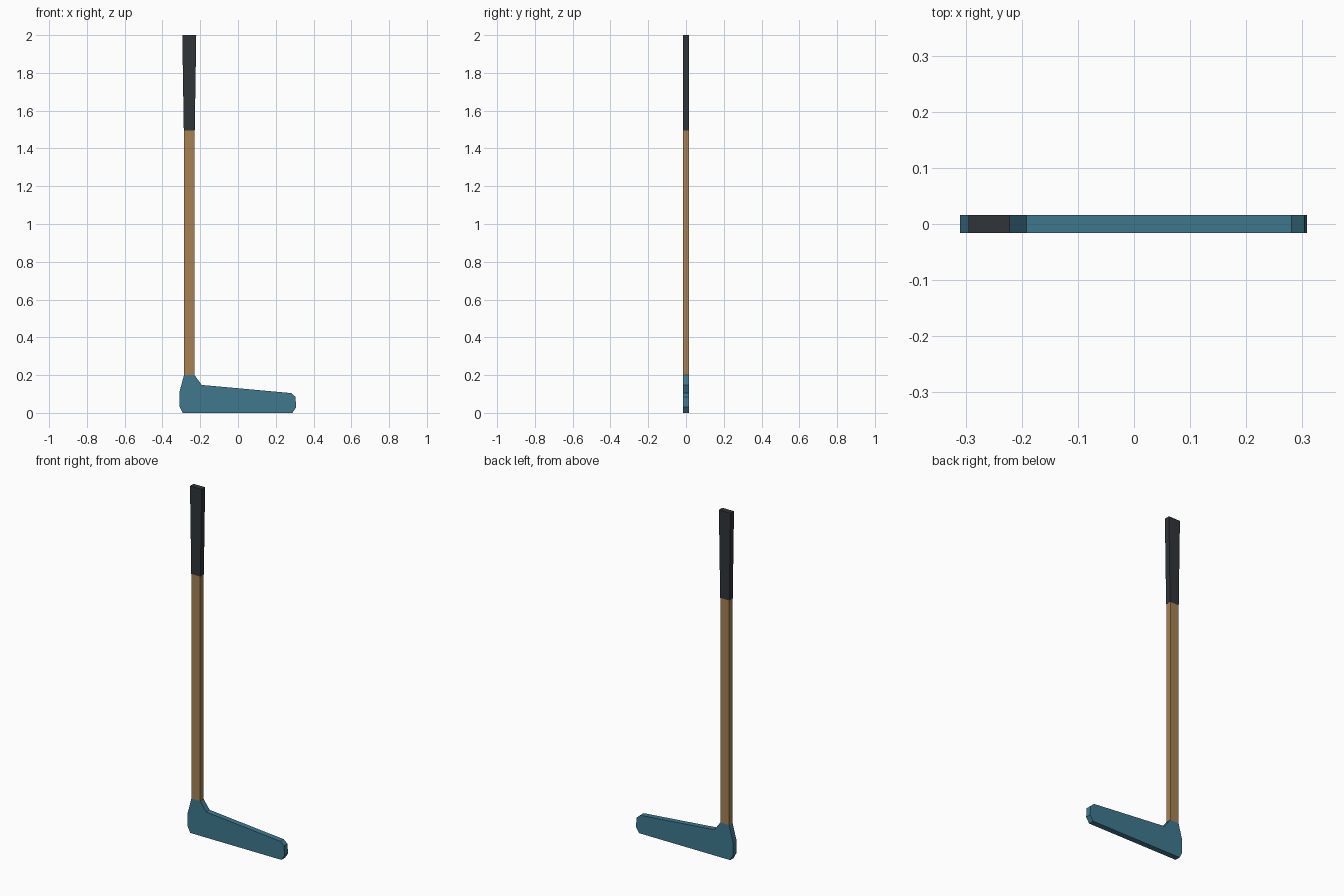
import bpy, bmesh

if "Cube" in bpy.data.objects:
    bpy.data.objects.remove(bpy.data.objects["Cube"])

HALF = 0.016  # half thickness of the whole stick


def material(name, color):
    m = bpy.data.materials.new(name)
    m.diffuse_color = (*color, 1)
    m.use_nodes = True
    m.node_tree.nodes["Principled BSDF"].inputs["Base Color"].default_value = m.diffuse_color
    return m


def slab(name, outline, mat):
    """Extrude an x-z outline through the thickness of the stick."""
    bm = bmesh.new()
    face = bm.faces.new([bm.verts.new((x, -HALF, z)) for x, z in outline])
    ext = bmesh.ops.extrude_face_region(bm, geom=[face])
    verts = [g for g in ext["geom"] if isinstance(g, bmesh.types.BMVert)]
    bmesh.ops.translate(bm, verts=verts, vec=(0, 2 * HALF, 0))
    bmesh.ops.recalc_face_normals(bm, faces=bm.faces)
    mesh = bpy.data.meshes.new(name)
    bm.to_mesh(mesh)
    bm.free()
    mesh.materials.append(mat)
    ob = bpy.data.objects.new(name, mesh)
    bpy.context.collection.objects.link(ob)
    return ob


def taper(cx, w0, z0, w1, z1):
    return [(cx - w0 / 2, z0), (cx + w0 / 2, z0), (cx + w1 / 2, z1), (cx - w1 / 2, z1)]


blue = material("blade_blue", (0.05, 0.19, 0.27))
wood = material("shaft_wood", (0.39, 0.22, 0.09))
black = material("grip_black", (0.03, 0.035, 0.04))

CX = -0.258  # shaft centre line

# Blade with heel, toe and neck
slab("blade", [(-0.293, 0), (0.288, 0), (0.308, 0.03), (0.304, 0.085), (0.281, 0.105),
               (-0.192, 0.148), (-0.23, 0.2), (-0.286, 0.2), (-0.31, 0.11), (-0.31, 0.033)], blue)
# Straight shaft
slab("shaft", taper(CX, 0.056, 0.2, 0.056, 1.495), wood)
# Grip flaring towards the top
slab("grip", taper(CX, 0.058, 1.495, 0.074, 2.0), black)
